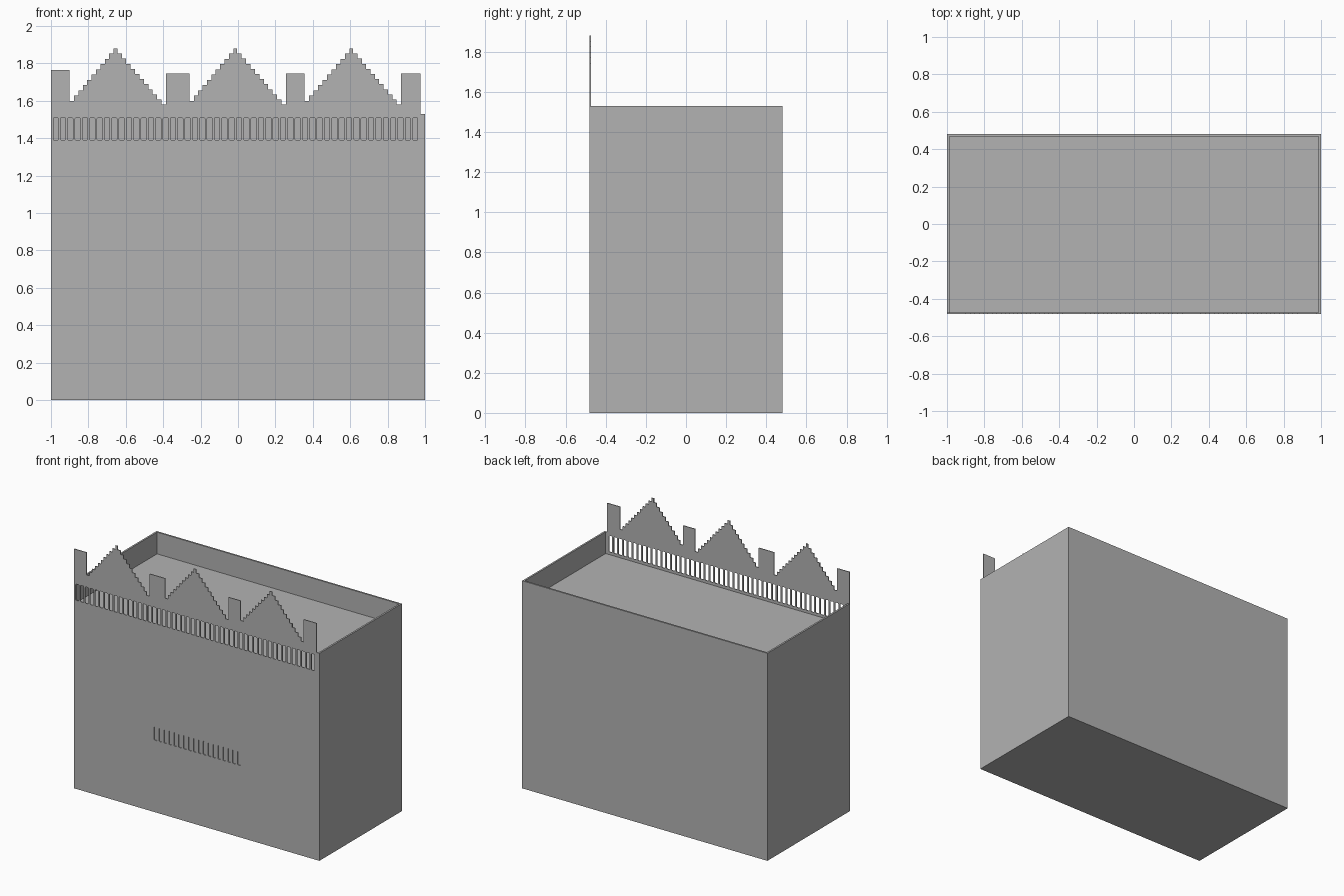
import bpy

cube = bpy.data.objects.get("Cube")
if cube:
    bpy.data.objects.remove(cube, do_unlink=True)

GREY = (0.45, 0.45, 0.45, 1.0)
grey = bpy.data.materials.new("plain grey")
grey.use_nodes = True
grey.diffuse_color = GREY
grey.node_tree.nodes["Principled BSDF"].inputs["Base Color"].default_value = GREY

HALF_W, HALF_D = 1.0, 0.48
ROOF_Z, WALL_Z = 1.37, 1.53
WALL, PANEL = 0.013, 0.006
INNER_Y = -HALF_D + PANEL      # back of the front panel


def plate(name, outlines, thickness):
    """Fill closed outlines (inner ones become holes), centred on local z."""
    curve = bpy.data.curves.new(name, "CURVE")
    curve.dimensions = "2D"
    curve.fill_mode = "BOTH"
    curve.extrude = thickness / 2
    for pts in outlines:
        spline = curve.splines.new("POLY")
        spline.points.add(len(pts) - 1)
        for p, (x, y) in zip(spline.points, pts):
            p.co = (x, y, 0, 1)
        spline.use_cyclic_u = True
    temp = bpy.data.objects.new(name + "_outline", curve)
    bpy.context.collection.objects.link(temp)
    bpy.context.view_layer.update()
    mesh = bpy.data.meshes.new_from_object(
        temp.evaluated_get(bpy.context.evaluated_depsgraph_get()))
    bpy.data.objects.remove(temp, do_unlink=True)
    mesh.materials.clear()
    mesh.materials.append(grey)
    for f in mesh.polygons:
        f.use_smooth = False
    obj = bpy.data.objects.new(name, mesh)
    bpy.context.collection.objects.link(obj)
    return obj


def slot(cx, width, z0, z1, cut=0.004):
    """Upright slot with clipped corners."""
    a, b = cx - width / 2, cx + width / 2
    return [(a + cut, z0), (b - cut, z0), (b, z0 + cut), (b, z1 - cut),
            (b - cut, z1), (a + cut, z1), (a, z1 - cut), (a, z0 + cut)]


def slot_row(first, last, count, width, z0, z1):
    step = (last - first) / (count - 1)
    return [slot(first + i * step, width, z0, z1) for i in range(count)]


def stepped_gable(x0, peak, x1, low0=1.60, low1=1.58, top=1.88, tip=0.01):
    """Stair-stepped gable from left foot to right foot."""
    pts = []
    up, down = 10, 11
    for i in range(up):
        x = x0 + (peak - tip - x0) * (i + 1) / up
        z = low0 + (top - low0) * i / up
        pts += [(x - (peak - tip - x0) / up, z), (x, z)]
    pts += [(peak - tip, top), (peak + tip, top)]
    for i in range(down):
        x = peak + tip + (x1 - peak - tip) * i / down
        z = top - (top - low1) * (i + 1) / down
        pts += [(x, z), (x + (x1 - peak - tip) / down, z)]
    return pts


def block(x0, x1, top):
    return [(x0, top), (x1, top)]


# Front panel: skyline of blocks and gables, with two rows of slots
skyline = [(-HALF_W, 0)]
skyline += block(-HALF_W, -0.90, 1.765)
skyline += stepped_gable(-0.90, -0.655, -0.385)
skyline += block(-0.385, -0.26, 1.745)
skyline += stepped_gable(-0.26, -0.015, 0.257)
skyline += block(0.257, 0.355, 1.745)
skyline += stepped_gable(0.355, 0.605, 0.872)
skyline += block(0.872, 0.975, 1.745)
skyline += [(0.975, WALL_Z), (HALF_W, WALL_Z), (HALF_W, 0)]

upper_slots = slot_row(-0.975, 0.947, 50, 0.027, 1.39, 1.51)
lower_slots = slot_row(-0.335, 0.345, 18, 0.025, 0.53, 0.63)
front = plate("front_panel", [skyline] + upper_slots + lower_slots, PANEL)
front.rotation_euler.x = 1.5707963
front.location.y = -HALF_D + PANEL / 2

# Side and back walls in one U-shaped run
ix, iy = HALF_W - WALL, HALF_D - WALL
walls = plate("side_and_back_walls", [[
    (-HALF_W, INNER_Y), (-ix, INNER_Y), (-ix, iy), (ix, iy),
    (ix, INNER_Y), (HALF_W, INNER_Y), (HALF_W, HALF_D), (-HALF_W, HALF_D)]], WALL_Z)
walls.location.z = WALL_Z / 2

# Solid body with the sunken flat roof
body = plate("body_and_roof", [[
    (-ix, INNER_Y), (ix, INNER_Y), (ix, iy), (-ix, iy)]], ROOF_Z)
body.location.z = ROOF_Z / 2
